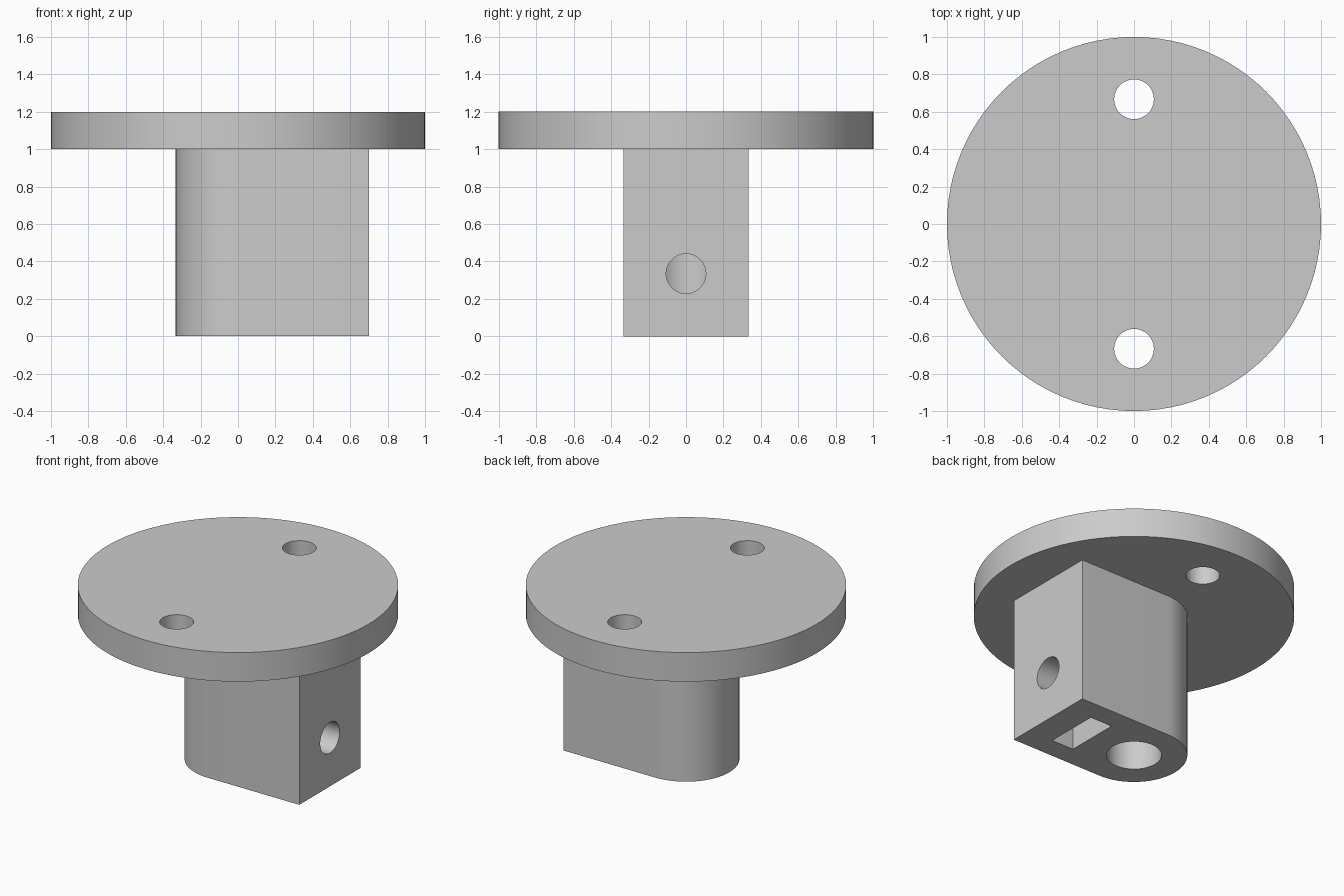
import bpy
import bmesh
from math import pi, sin, cos, radians

cube = bpy.data.objects.get("Cube")
if cube:
    bpy.data.objects.remove(cube, do_unlink=True)

grey = bpy.data.materials.new("plain grey")
grey.use_nodes = True
colour = (0.6, 0.6, 0.6, 1)
grey.diffuse_color = colour
grey.node_tree.nodes["Principled BSDF"].inputs["Base Color"].default_value = colour

FLANGE_R, FLANGE_Z, TOP_Z = 1.0, 1.0, 1.2
BOSS_R, BOSS_END = 0.333, 0.70


def cylinder(name, radius, depth, location, rotation=(0, 0, 0), sides=48):
    bpy.ops.mesh.primitive_cylinder_add(
        vertices=sides, radius=radius, depth=depth, location=location, rotation=rotation)
    obj = bpy.context.object
    obj.name = name
    return obj


def box(name, size, location):
    bpy.ops.mesh.primitive_cube_add(size=1, location=location)
    obj = bpy.context.object
    obj.name = name
    obj.scale = size
    return obj


def extrude_profile(name, points, height):
    bm = bmesh.new()
    face = bm.faces.new([bm.verts.new((x, y, 0)) for x, y in points])
    top = bmesh.ops.extrude_face_region(bm, geom=[face])["geom"]
    verts = [g for g in top if isinstance(g, bmesh.types.BMVert)]
    bmesh.ops.translate(bm, verts=verts, vec=(0, 0, height))
    bmesh.ops.recalc_face_normals(bm, faces=bm.faces)
    mesh = bpy.data.meshes.new(name)
    bm.to_mesh(mesh)
    bm.free()
    obj = bpy.data.objects.new(name, mesh)
    bpy.context.collection.objects.link(obj)
    return obj


def select(obj):
    bpy.ops.object.select_all(action="DESELECT")
    obj.select_set(True)
    bpy.context.view_layer.objects.active = obj


def cut(obj, cutters):
    for cutter in cutters:
        cutter.hide_render = True
        mod = obj.modifiers.new("cut", "BOOLEAN")
        mod.operation, mod.solver, mod.object = "DIFFERENCE", "EXACT", cutter
        select(obj)
        bpy.ops.object.modifier_apply(modifier=mod.name)
        bpy.data.objects.remove(cutter, do_unlink=True)


def finish(obj):
    obj.data.materials.clear()
    obj.data.materials.append(grey)
    select(obj)
    bpy.ops.object.shade_smooth_by_angle(angle=radians(30))


# Round flange with two mounting holes
flange = cylinder("flange", FLANGE_R, TOP_Z - FLANGE_Z,
                  (0, 0, (FLANGE_Z + TOP_Z) / 2), sides=96)
cut(flange, [cylinder("mounting_hole", 0.106, 1, (0, side * 0.667, 1.1))
             for side in (-1, 1)])
finish(flange)

# Boss: half-round on one end, square on the other
arc = [(BOSS_R * cos(a), BOSS_R * sin(a))
       for a in (pi / 2 + pi * i / 32 for i in range(33))]
boss = extrude_profile(
    "boss", arc + [(BOSS_END, -BOSS_R), (BOSS_END, BOSS_R)], FLANGE_Z)

# Shaft bore, nut slot in the underside, and set screw hole through the flat end
cut(boss, [
    cylinder("shaft_bore", 0.172, 2.4, (0, 0, 0.5)),
    box("nut_slot", (0.167, 0.374, 1.04), (0.425, 0, 0)),
    cylinder("screw_hole", 0.106, 1, (0.5, 0, 0.335), (0, pi / 2, 0)),
])
finish(boss)
